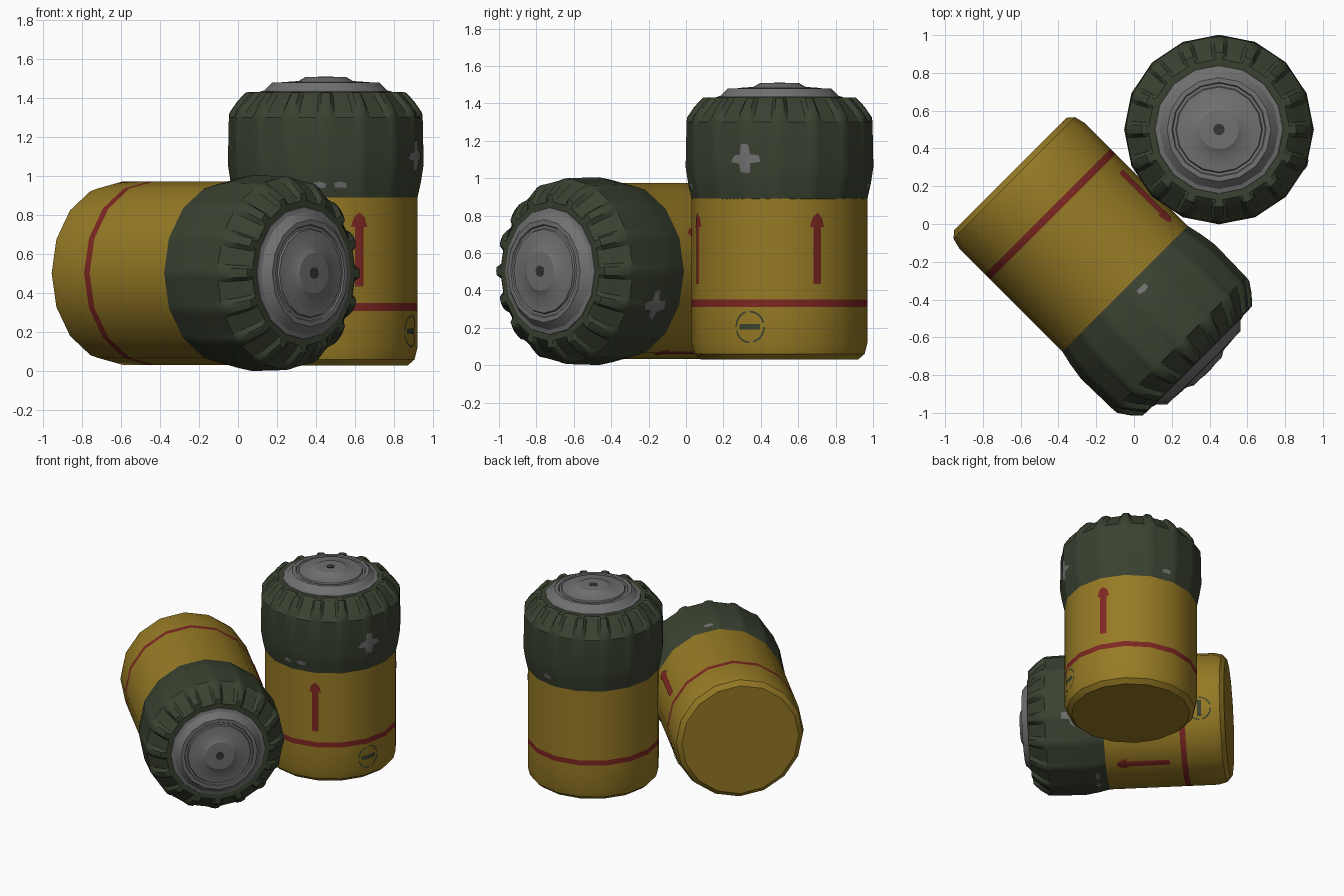
import bpy, bmesh, math
from mathutils import Matrix, Vector

if "Cube" in bpy.data.objects:
    bpy.data.objects.remove(bpy.data.objects["Cube"])

SEG = math.radians(22.5)      # 16-sided canisters


def mat(name, rgb):
    m = bpy.data.materials.new(name)
    m.diffuse_color = (*rgb, 1)
    m.use_nodes = True
    m.node_tree.nodes["Principled BSDF"].inputs["Base Color"].default_value = m.diffuse_color
    return m


YELLOW = mat("mustard yellow", (0.305, 0.195, 0.018))
GREEN = mat("dark green", (0.042, 0.054, 0.030))
GREY = mat("metal grey", (0.165, 0.165, 0.165))
RED = mat("faded red", (0.205, 0.020, 0.016))
DARK = mat("dark hole", (0.035, 0.035, 0.032))


def poly_r(a):
    """Radius factor of a 16-gon at angle a (corners on the axes)."""
    return math.cos(SEG / 2) / math.cos((a % SEG) - SEG / 2)


def finish(name, bm, mats, place):
    me = bpy.data.meshes.new(name)
    bm.normal_update()
    bm.to_mesh(me)
    bm.free()
    for m in mats:
        me.materials.append(m)
    ob = bpy.data.objects.new(name, me)
    bpy.context.collection.objects.link(ob)
    ob.matrix_world = place
    bpy.ops.object.select_all(action='DESELECT')
    ob.select_set(True)
    bpy.context.view_layer.objects.active = ob
    bpy.ops.object.shade_smooth_by_angle(angle=math.radians(28))
    return ob


def lathe(name, rows, angles, mats, place, recess=None, rule=None):
    """Stack of rings; rows are (radius, z[, recess amount])."""
    bm = bmesh.new()
    rings = []
    for row in rows:
        ring = []
        for i, a in enumerate(angles):
            r, z = row[0], row[1]
            if len(row) > 2 and recess(i):
                r -= row[2]
                z -= row[2] * 0.9
            r *= poly_r(a)
            ring.append(bm.verts.new((r * math.cos(a), r * math.sin(a), z)))
        rings.append(ring)
    n = len(angles)
    for lo, hi in zip(rings, rings[1:]):
        for i in range(n):
            j = (i + 1) % n
            f = bm.faces.new((lo[i], lo[j], hi[j], hi[i]))
            if rule:
                f.material_index = rule(f.calc_center_median().z)
    bm.faces.new(rings[0][::-1])
    bm.faces.new(rings[-1])
    return finish(name, bm, mats, place)


def surface_r(z):
    """Outside radius of body and cap at height z."""
    t = min(max((z - 0.86) / 0.17, 0), 1)
    return 0.47 + 0.032 * t


def decal(name, polys, deg, z0, m, place):
    """Flat shapes wrapped on the canister side, split at its corners."""
    a0 = math.radians(deg)
    bm = bmesh.new()
    for pts in polys:
        bm.faces.new([bm.verts.new((u, v + z0, 0)) for u, v in pts])

    def cut(co, no):
        bmesh.ops.bisect_plane(bm, geom=bm.verts[:] + bm.edges[:] + bm.faces[:],
                               plane_co=co, plane_no=no)
    for k in range(-16, 17):
        u = (k * SEG - a0) * 0.48
        if abs(u) < 0.3:
            cut((u, 0, 0), (1, 0, 0))
    cut((0, 1.03, 0), (0, 1, 0))
    for v in bm.verts:
        a = a0 + v.co.x / 0.48
        z = v.co.y
        r = surface_r(z) * poly_r(a) + 0.004
        v.co = Vector((r * math.cos(a), r * math.sin(a), z))
    finish(name, bm, [m], place)


def rect(w, h, x=0, y=0):
    return [(x - w / 2, y - h / 2), (x + w / 2, y - h / 2),
            (x + w / 2, y + h / 2), (x - w / 2, y + h / 2)]


def arc(a, b, r0, r1):
    """Quad of a thin ring between two angles in degrees."""
    p = [(math.cos(math.radians(t)), math.sin(math.radians(t))) for t in (a, b)]
    return [(p[0][0] * r0, p[0][1] * r0), (p[0][0] * r1, p[0][1] * r1),
            (p[1][0] * r1, p[1][1] * r1), (p[1][0] * r0, p[1][1] * r0)]


ARROW = [rect(0.047, 0.31, 0, -0.035),
         [(-0.045, 0.115), (0.045, 0.115), (0.03, 0.165), (0, 0.19), (-0.03, 0.165)]]
CROSS = [[(-0.08, -0.015), (-0.03, -0.022), (-0.022, -0.07), (0.028, -0.072),
          (0.03, -0.02), (0.085, -0.012), (0.075, 0.022), (0.03, 0.028),
          (0.02, 0.08), (-0.02, 0.085), (-0.026, 0.026), (-0.06, 0.02)]]
RINGMARK = [rect(0.12, 0.03)] + [arc(t, t + 15, 0.077, 0.087)
                                 for t in range(0, 360, 15) if t not in (0, 90, 180, 270)]
CHIP = [[(-0.03, -0.012), (0.03, -0.015), (0.035, 0.008), (0, 0.018), (-0.03, 0.012)]]

plain = [i * SEG for i in range(16)]
fine = [i * SEG / 2 for i in range(32)]
ribbed = [i * SEG + math.radians(d) for i in range(16) for d in (0, 3, 5.5, 17, 19.5)]


def canister(tag, place):
    # body with red band
    lathe(tag + "_body",
          [(0.42, 0), (0.455, 0.03), (0.47, 0.09), (0.47, 0.28), (0.47, 0.32), (0.47, 0.87)],
          plain, [YELLOW, RED], place, rule=lambda z: int(0.28 < z < 0.32))
    # cap with notched shoulder
    lathe(tag + "_cap",
          [(0.468, 0.858), (0.47, 0.86), (0.488, 0.94), (0.502, 1.03), (0.497, 1.27),
           (0.494, 1.295, 0.012), (0.455, 1.352, 0.016), (0.41, 1.40, 0.016),
           (0.375, 1.402), (0.33, 1.40)],
          ribbed, [GREEN], place, recess=lambda i: i % 5 in (2, 3))
    # stepped metal lid
    lathe(tag + "_lid",
          [(0.345, 1.39), (0.338, 1.404), (0.315, 1.41), (0.275, 1.45), (0.25, 1.45),
           (0.245, 1.442), (0.23, 1.442), (0.225, 1.452), (0.14, 1.458), (0.105, 1.478),
           (0.04, 1.48)],
          fine, [GREY], place)
    # centre hole plate
    lathe(tag + "_lid_hole", [(0.03, 1.479), (0.03, 1.482)], plain, [DARK], place)
    # painted marks and worn patches
    for i, deg in enumerate((25.5, -68.5)):
        decal(f"{tag}_arrow_{i}", ARROW, deg, 0.595, RED, place)
    decal(tag + "_ring_mark", RINGMARK, -20, 0.175, GREEN, place)
    decal(tag + "_worn_patch", CROSS, -22, 1.07, GREY, place)
    for i, deg in enumerate((-81, -94, 82)):
        decal(f"{tag}_chip_{i}", CHIP, deg, 0.925, GREY, place)


# standing canister
canister("standing", Matrix.Translation((0.45, 0.5, 0.03)))

# lying canister: local x, y, z map to sideways, up, along the axis
s = math.sqrt(0.5)
lie = Matrix(((s, 0, s), (s, 0, -s), (0, 1, 0))).to_4x4()
canister("lying", Matrix.Translation((-0.655, 0.265, 0.503)) @ lie)
